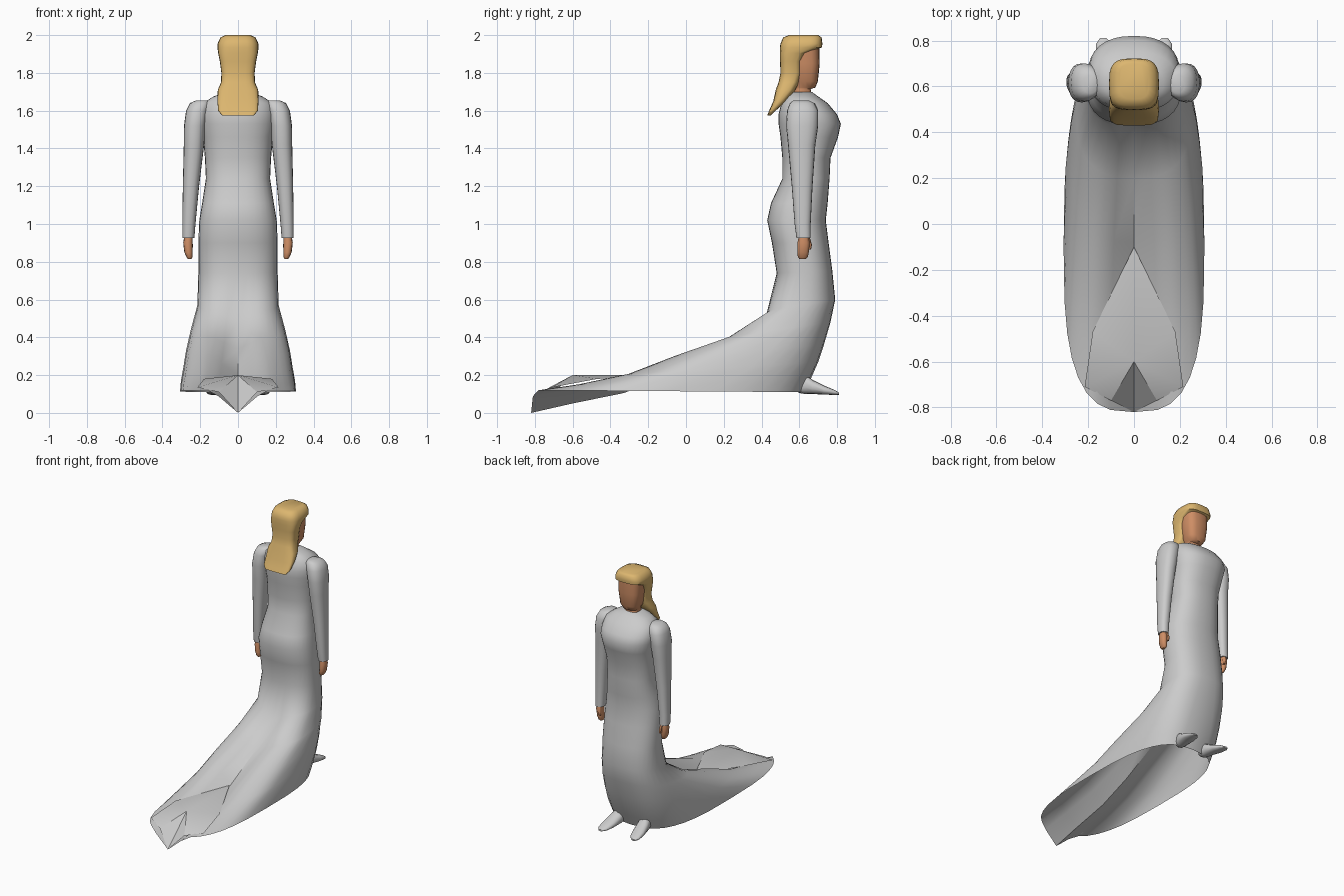
import bpy, bmesh, math

def material(name, rgb):
    m = bpy.data.materials.new(name)
    m.diffuse_color = (*rgb, 1)
    return m

HAIR = material("blond_hair", (0.72, 0.47, 0.16))
SKIN = material("skin_tone", (0.62, 0.27, 0.13))

def finish(name, bm, mat=None, mirror=False, angle=50):
    bmesh.ops.recalc_face_normals(bm, faces=bm.faces)
    me = bpy.data.meshes.new(name)
    bm.to_mesh(me)
    bm.free()
    ob = bpy.data.objects.new(name, me)
    bpy.context.collection.objects.link(ob)
    if mat:
        me.materials.append(mat)
    if mirror:
        ob.modifiers.new("mirror", 'MIRROR')
    bpy.ops.object.select_all(action='DESELECT')
    ob.select_set(True)
    bpy.context.view_layer.objects.active = ob
    bpy.ops.object.shade_smooth_by_angle(angle=math.radians(angle))
    return ob

def power(v, e):
    return math.copysign(abs(v) ** e, v)

def loft(name, rings, n=20, e=0.85, caps=(True, True), **kw):
    """Rings: (front y, front z, back y, back z, half width, centre x, crease depth, squareness)"""
    bm = bmesh.new()
    loops = []
    for r in rings:
        yf, zf, yb, zb, w = r[:5]
        cx, crease, sq = (list(r[5:]) + [0, 0, e][len(r) - 5:])
        loop = []
        for i in range(n):
            t = 2 * math.pi * i / n
            x, u = w * power(math.sin(t), sq), power(math.cos(t), sq)
            f = (1 + u) / 2
            z = zb + (zf - zb) * f
            if u < 0:
                z -= crease * max(0, 1 - abs(x) / 0.14)
            loop.append(bm.verts.new((cx + x, yb + (yf - yb) * f, z)))
        loops.append(loop)
    for a, b in zip(loops, loops[1:]):
        for i in range(n):
            j = (i + 1) % n
            bm.faces.new((a[i], a[j], b[j], b[i]))
    if caps[0]:
        bm.faces.new(loops[0])
    if caps[1]:
        bm.faces.new(loops[-1][::-1])
    return finish(name, bm, **kw)

def flat(z, yf, yb, w, cx=0):
    return (yf, z, yb, z, w, cx)

# Gown: level torso rings, then rings that tilt out into the train
torso = [flat(*r) for r in (
    (1.70, .665, .555, .06), (1.675, .70, .53, .13), (1.64, .75, .505, .185),
    (1.58, .80, .49, .20), (1.53, .82, .49, .20), (1.46, .805, .50, .185),
    (1.35, .765, .51, .175), (1.24, .76, .51, .17), (1.11, .75, .45, .19),
    (1.02, .74, .43, .205), (.90, .755, .455, .21))]
train = [
    (.775, .75, .48, .74, .21, 0, 0, .85),
    (.79, .60, .42, .54, .215, 0, .05, .8),
    (.765, .48, .20, .40, .25, 0, .06, .75),
    (.73, .36, -.08, .30, .275, 0, .10, .7),
    (.70, .27, -.33, .205, .29, 0, .10, .68),
    (.665, .19, -.60, .15, .302, 0, .10, .67),
    (.63, .11, -.82, .12, .307, 0, .12, .67)]
loft("gown", torso + train, n=32, caps=(True, False))

# Folded end of the train
bm = bmesh.new()
apex, mid, tip = [bm.verts.new(p) for p in ((0, -.10, .20), (0, -.60, .20), (0, -.82, 0))]
for s in (1, -1):
    corner, edge, hem = [bm.verts.new((s * x, y, z)) for x, y, z in (
        (.18, -.47, .18), (.215, -.71, .135), (.10, -.77, .11))]
    for f in ((apex, corner, mid), (corner, edge, mid), (edge, hem, mid), (hem, tip, mid)):
        bm.faces.new(f)
finish("train_fold", bm, angle=30)

# Sleeves and hands
loft("sleeve", [flat(*r) for r in (
    (1.655, .65, .57, .03, .19), (1.64, .68, .55, .055, .20), (1.60, .70, .535, .06, .215),
    (1.52, .70, .53, .058, .228), (1.42, .685, .54, .054, .233), (1.20, .67, .56, .043, .249),
    (1.0, .66, .575, .035, .26), (.925, .66, .585, .032, .263))], mirror=True)
loft("hand", [flat(*r) for r in (
    (.95, .645, .60, .02, .262), (.90, .655, .59, .025, .265),
    (.85, .65, .59, .022, .262), (.825, .645, .592, .016, .257),
    (.815, .635, .60, .01, .256))], n=12, mat=SKIN, mirror=True)
loft("thumb", [flat(*r) for r in (
    (.93, .655, .63, .010, .255), (.89, .667, .64, .011, .25),
    (.865, .662, .64, .008, .248))], n=8, mat=SKIN, mirror=True)

# Shoes: upright rings from heel to toe
loft("shoe", [(y, top, y, bottom, w, x) for y, top, bottom, w, x in (
    (.585, .15, .115, .02, .10), (.60, .185, .105, .036, .102), (.63, .20, .10, .042, .106),
    (.67, .175, .10, .045, .112), (.73, .145, .097, .046, .122),
    (.785, .122, .095, .036, .13), (.81, .108, .096, .015, .134))], n=14, mirror=True)

# Head with neck
loft("head", [flat(*r) for r in (
    (1.66, .67, .56, .055), (1.715, .66, .575, .05), (1.722, .685, .575, .052),
    (1.755, .698, .57, .073), (1.85, .708, .56, .084), (1.95, .705, .55, .088))],
    e=.7, mat=SKIN)

# Hair: cap with a fringe, running into the long tail at the back
loft("hair", [flat(*r) for r in (
    (2.0, .70, .545, .065), (1.988, .718, .515, .093), (1.955, .722, .50, .108),
    (1.935, .72, .497, .109), (1.905, .64, .497, .105), (1.86, .615, .498, .096),
    (1.80, .615, .50, .088), (1.75, .60, .49, .09), (1.71, .58, .475, .107),
    (1.65, .53, .462, .109), (1.60, .475, .44, .105), (1.575, .45, .43, .085))],
    n=24, e=.6, mat=HAIR)
